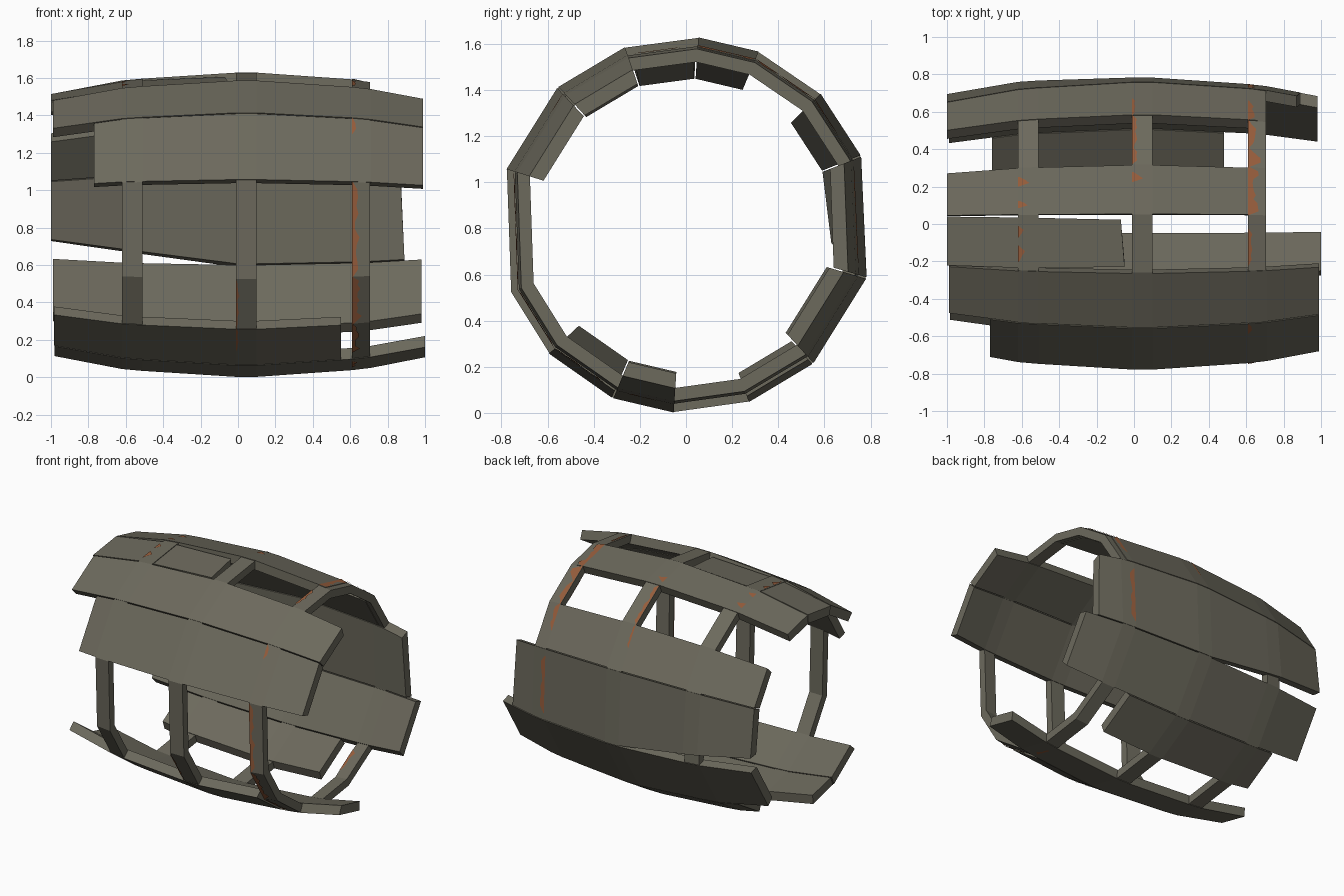
import bpy, math, random

if "Cube" in bpy.data.objects:
    bpy.data.objects.remove(bpy.data.objects["Cube"])

random.seed(4)
CZ = 0.815
# corner angles of the uneven 14-sided cross-section (from +y towards +z)
ANG = [86.5, 67, 44.5, 21.5, -16.4, -47.5, -70.7, -93.5, -113, -137, -159, -197, -227, -251.3, -273.5]
# bulged side profile: x, radius
PROF = [(-1, .70), (-.62, .773), (-.51, .783), (-.01, .815), (.1, .815), (.61, .779), (.71, .767), (1, .71)]


def mat(name, c):
    m = bpy.data.materials.new(name)
    m.diffuse_color = (*c, 1)
    m.use_nodes = True
    m.node_tree.nodes["Principled BSDF"].inputs["Base Color"].default_value = m.diffuse_color
    return m


WOOD = mat("weathered_grey", (.15, .142, .108))
RUST = mat("rust_orange", (.31, .11, .045))


def radius(x):
    for (x0, r0), (x1, r1) in zip(PROF, PROF[1:]):
        if x <= x1:
            return r0 + (r1 - r0) * (x - x0) / (x1 - x0)
    return PROF[-1][1]


def pt(x, a, off=0.0):
    """Point on a corner ray of the barrel."""
    r, a = radius(x) + off, math.radians(a)
    return (x, r * math.cos(a), CZ + r * math.sin(a))


def chord(x, side, t, off=0.0):
    """Point on the flat side between two corners."""
    p, q = pt(x, ANG[side], off), pt(x, ANG[side + 1], off)
    return tuple(u + (v - u) * t for u, v in zip(p, q))


def make(name, verts, faces, m):
    me = bpy.data.meshes.new(name)
    me.from_pydata(verts, [], faces)
    me.materials.append(m)
    ob = bpy.data.objects.new(name, me)
    bpy.context.collection.objects.link(ob)
    return ob


def loft(name, rings, closed):
    """Skin a list of four-point rings."""
    n = len(rings)
    verts = [p for r in rings for p in r]
    faces = []
    for i in range(n if closed else n - 1):
        j = (i + 1) % n
        for k in range(4):
            l = (k + 1) % 4
            faces.append((4*i + k, 4*j + k, 4*j + l, 4*i + l))
    if not closed:
        faces += [(3, 2, 1, 0), tuple(4*(n - 1) + k for k in range(4))]
    ob = make(name, verts, faces, WOOD)
    bpy.context.view_layer.objects.active = ob
    bpy.ops.object.mode_set(mode='EDIT')
    bpy.ops.mesh.select_all(action='SELECT')
    bpy.ops.mesh.normals_make_consistent(inside=False)
    bpy.ops.object.mode_set(mode='OBJECT')


def plank(side, x0, x1, lift=0.0, drop=0.0, skew=0.0):
    """lift: lower edge raised (deg) at left end; drop: right end sunk inward."""
    xs = [x0] + [p[0] for p in PROF if x0 + .02 < p[0] < x1 - .02] + [x1]
    rings = []
    for i, x in enumerate(xs):
        hi = ANG[side] - .25
        lo = ANG[side + 1] + .25 + lift * max(0, -x)
        s = (x - x0) / (x1 - x0)
        o = -drop * s
        lo += 80 * drop * s
        hi -= 80 * drop * s
        xl = x + (skew if i == len(xs) - 1 else 0)
        rings.append([pt(x, hi, o), pt(xl, lo, o), pt(xl, lo, o - .065), pt(x, hi, o - .065)])
    loft("plank_%d" % side, rings, False)


# planks that remain: side, left end, right end, extras
plank(0, -1, .66)
plank(2, -1, .66)
plank(3, -1, .87, lift=9, skew=.02)
plank(4, -.99, .98)
plank(5, -.76, .48)
plank(7, -.98, 1)
plank(8, -.985, .55)
plank(11, -.77, .99)
plank(12, -.99, .99)
plank(13, -1, -.05, drop=.02, skew=-.02)

# three hoops, just below the plank surface
HOOPS = [(-.62, -.51), (-.01, .1), (.61, .705)]
for n, (a, b) in enumerate(HOOPS):
    loft("hoop_%d" % n, [[pt(a, g, -.003), pt(b, g, -.003), pt(b, g, -.06), pt(a, g, -.06)]
                         for g in ANG[:-1]], True)


# ragged rust plates: hoop, side, start, end, mean width, radial offset
def rust(hoop, side, t0, t1, w, off=.003):
    x0 = HOOPS[hoop][0] - (.012 if off > 0 else 0)
    x0 = x0 if off < 0 else HOOPS[hoop][0]
    n = max(3, int((t1 - t0) * 12))
    verts, faces = [], []
    for i in range(n + 1):
        t = t0 + (t1 - t0) * i / n
        k = .15 if i in (0, n) else random.uniform(.5, 1.5)
        verts += [chord(x0, side, t, off), chord(x0 + w * k, side, t, off)]
        if i:
            faces.append((2*i - 2, 2*i, 2*i + 1, 2*i - 1))
    make("rust_patch", verts, faces, RUST)


for s, t0, t1, w in [(13, .1, .75, .025), (0, 0, 1, .04), (1, 0, .4, .05), (1, .4, 1, .03),
                     (2, 0, .6, .03), (3, .1, .9, .025), (11, .75, 1, .02), (10, 0, 1, .03),
                     (9, 0, 1, .035), (8, .2, 1, .03), (7, .3, .8, .02)]:
    rust(2, s, t0, t1, w)
for s, t0, t1, w in [(1, 0, 1, .018), (2, 0, .5, .018), (0, .65, .85, .04),
                     (9, 0, 1, .012), (8, .4, 1, .012)]:
    rust(1, s, t0, t1, w)
for s, t0, t1, w in [(13, .15, .45, .025), (13, .6, .8, .03), (0, .15, .3, .04), (0, .6, .8, .04)]:
    rust(0, s, t0, t1, w)
# rust on the inner faces of the end hoop
for s in (1, 5, 9):
    rust(2, s, .2, .8, .025, -.063)
